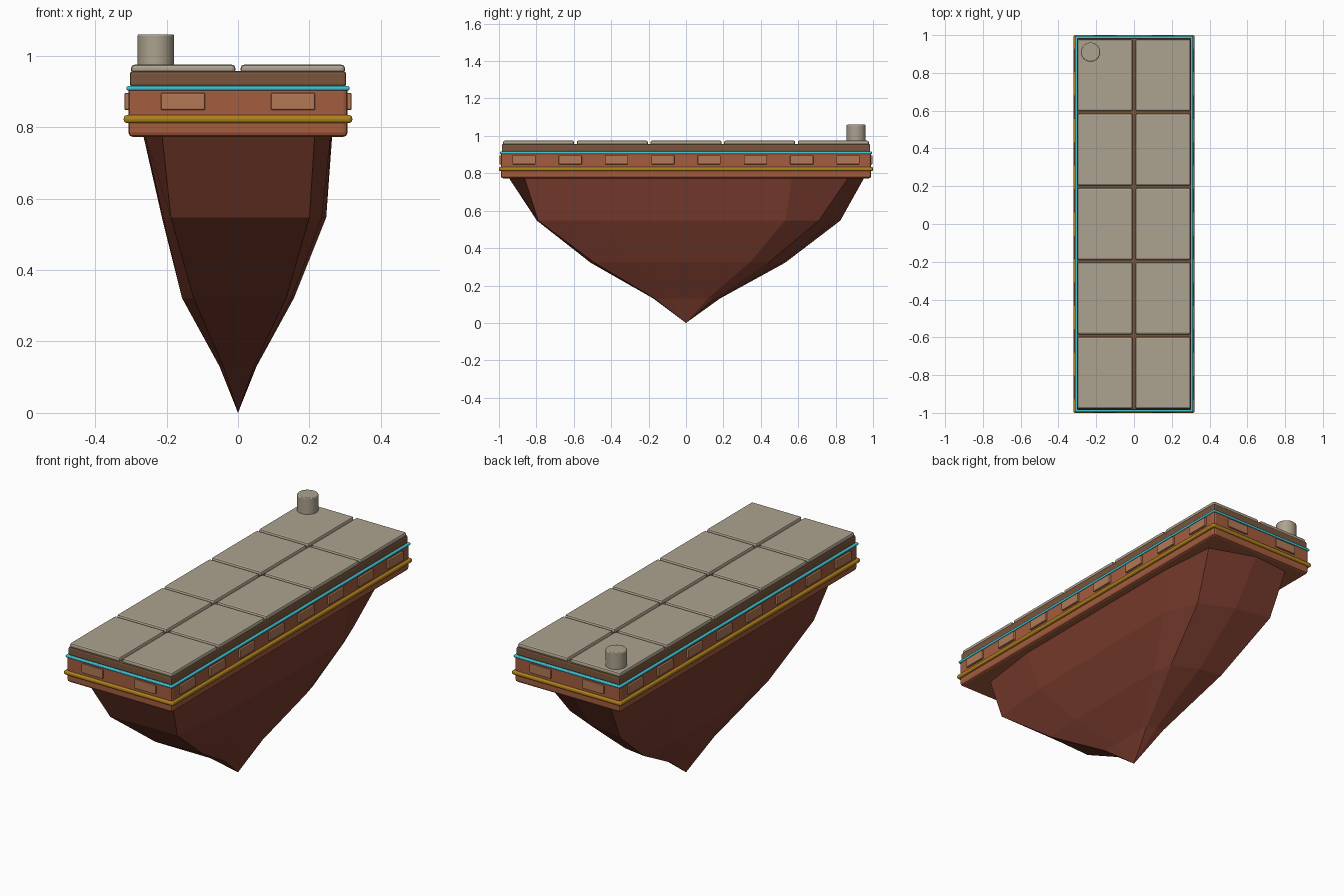
import bpy, bmesh
from mathutils import Matrix

if "Cube" in bpy.data.objects:
    bpy.data.objects.remove(bpy.data.objects["Cube"])


def material(name, r, g, b):
    m = bpy.data.materials.new(name)
    lin = [(c / 255 / 12.92) if c < 11 else ((c / 255 + 0.055) / 1.055) ** 2.4 for c in (r, g, b)]
    m.diffuse_color = (*lin, 1)
    m.use_nodes = True
    m.node_tree.nodes["Principled BSDF"].inputs["Base Color"].default_value = m.diffuse_color
    return m


CLAY = material("clay", 164, 92, 62)
BRICK = material("light_brick", 178, 120, 86)
SLAB = material("brown_slab", 122, 86, 60)
STONE = material("paving_stone", 172, 162, 142)
GOLD = material("gold", 176, 130, 28)
CYAN = material("cyan", 62, 200, 218)
ROCK = material("rock", 118, 58, 44)


def finish(name, bm, mat, bevel=0.0, segments=2):
    me = bpy.data.meshes.new(name)
    bm.to_mesh(me)
    bm.free()
    ob = bpy.data.objects.new(name, me)
    bpy.context.collection.objects.link(ob)
    me.materials.append(mat)
    if bevel:
        mod = ob.modifiers.new("bevel", 'BEVEL')
        mod.width, mod.segments = bevel, segments
        mod.limit_method = 'ANGLE'
    return ob


def box(name, mat, x, y, z, bevel=0.0, segments=2):
    """Box from (min, max) ranges on each axis."""
    bm = bmesh.new()
    size = [b - a for a, b in (x, y, z)]
    mid = [(a + b) / 2 for a, b in (x, y, z)]
    bmesh.ops.create_cube(bm, size=1, matrix=Matrix.Translation(mid) @ Matrix.Diagonal((*size, 1)))
    return finish(name, bm, mat, bevel, segments)


def layer(name, mat, hx, hy, z0, z1, bevel, segments=2):
    return box(name, mat, (-hx, hx), (-hy, hy), (z0, z1), bevel, segments)


# Platform layers and trim bands
layer("platform_base", CLAY, 0.307, 0.99, 0.773, 0.912, 0.012)
layer("gold_band", GOLD, 0.32, 1.0, 0.812, 0.834, 0.009, 3)
layer("cyan_band", CYAN, 0.312, 0.995, 0.903, 0.916, 0.005, 3)
layer("upper_slab", SLAB, 0.303, 0.985, 0.913, 0.957, 0.008)

# Paving tiles, 2 x 5
for i in range(2):
    for j in range(5):
        cx, cy = (i - 0.5) * 0.307, (j - 2) * 0.394
        box(f"paving_tile_{i}_{j}", STONE, (cx - 0.146, cx + 0.146),
            (cy - 0.19, cy + 0.19), (0.95, 0.975), 0.009)

# Raised bricks on all four sides
for s in (-1, 1):
    for k in range(8):
        cy = (k - 3.5) * 0.2475
        box(f"side_brick_{s}_{k}", BRICK, sorted((s * 0.295, s * 0.318)),
            (cy - 0.062, cy + 0.062), (0.848, 0.896), 0.004)
    for k in range(2):
        cx = (k - 0.5) * 0.308
        box(f"end_brick_{s}_{k}", BRICK, (cx - 0.062, cx + 0.062),
            sorted((s * 0.98, s * 0.998)), (0.848, 0.896), 0.004)

# Short stone post at the back left
bm = bmesh.new()
bmesh.ops.create_cone(bm, cap_ends=True, segments=24, radius1=0.051, radius2=0.051, depth=0.09,
                      matrix=Matrix.Translation((-0.23, 0.91, 1.015)))
post = finish("stone_post", bm, STONE, 0.004)
bpy.context.view_layer.objects.active = post
post.select_set(True)
bpy.ops.object.shade_smooth_by_angle()

# Faceted rock underside: rings tapering to a point
top = [(.264, .567), (.24, .87), (0, .955), (-.205, .935), (-.266, .5),
       (-.262, -.45), (-.213, -.95), (.215, -.865), (.26, -.53)]
mid = [(.247, .53), (.18, .71), (0, .79), (-.195, .825), (-.213, .43),
       (-.21, -.4), (-.188, -.797), (.2, -.79), (.235, -.45)]
low = [(.157, .34), (.13, .44), (0, .51), (-.125, .53), (-.155, .28),
       (-.157, -.25), (-.125, -.51), (.135, -.49), (.15, -.28)]
tip = [(x * 0.33, y * 0.34) for x, y in low]
bm = bmesh.new()
rings = [[bm.verts.new((x, y, z)) for x, y in ring]
         for ring, z in ((top, 0.78), (mid, 0.547), (low, 0.322), (tip, 0.13))]
apex = bm.verts.new((0, 0, 0))
n = len(top)
bm.faces.new(rings[0])
for a, b in zip(rings, rings[1:]):
    for i in range(n):
        bm.faces.new((a[i], b[i], b[(i + 1) % n], a[(i + 1) % n]))
for i in range(n):
    bm.faces.new((rings[-1][i], apex, rings[-1][(i + 1) % n]))
bmesh.ops.recalc_face_normals(bm, faces=bm.faces)
finish("rock_underside", bm, ROCK)
